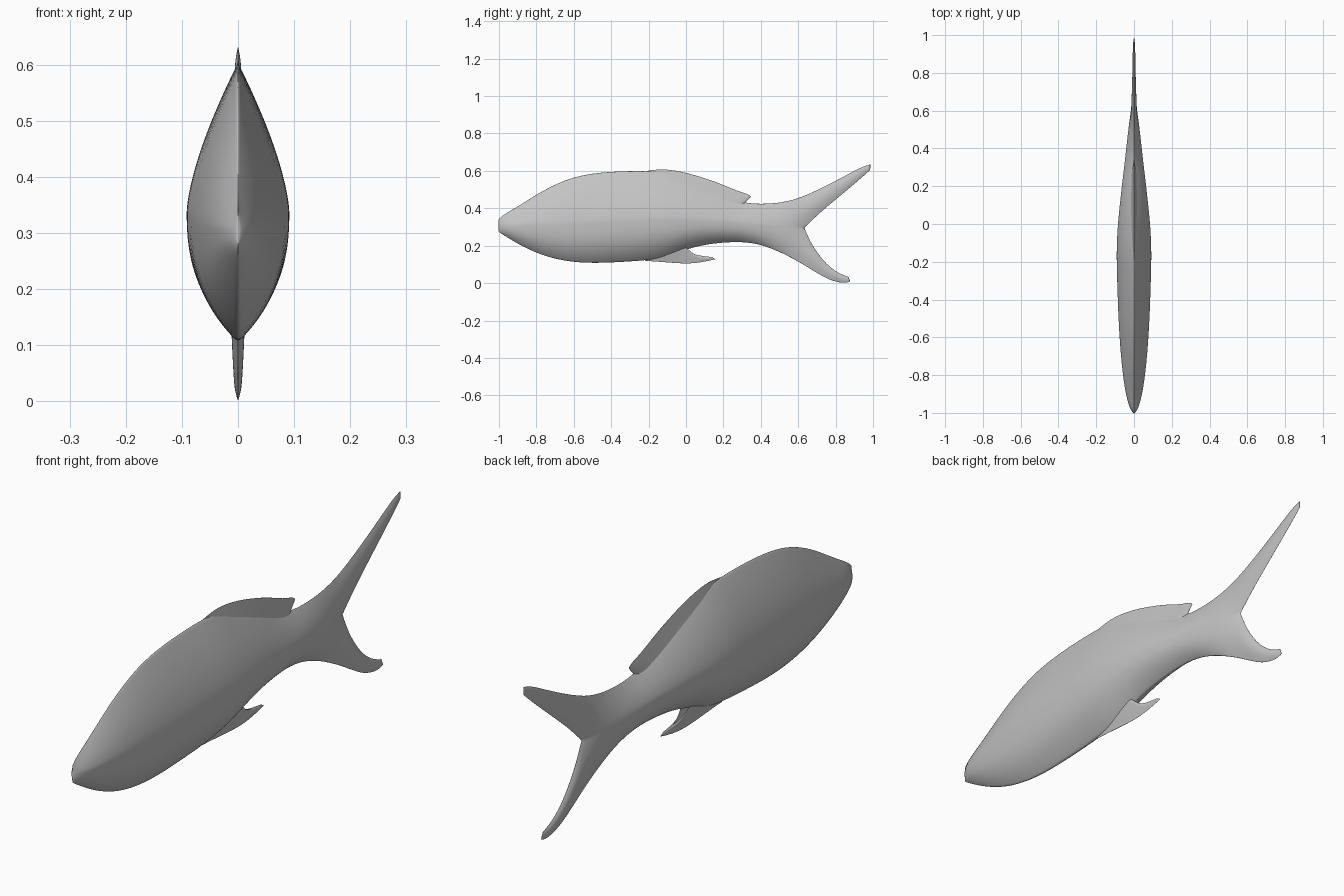
import bpy, bmesh, math

grey = bpy.data.materials.new("fish grey")
grey.diffuse_color = (0.55, 0.55, 0.55, 1)

T = [0, .05, .15, .3, .45, .6, .75, .87, .95, 1]   # inner edge -> outer edge


def add_sheet(bm, stations, power):
    """Mirrored skin; station = (outer yz, inner yz, inner half width, mid bulge)."""
    for side in (-1, 1):
        rows = []
        for (oy, oz), (iy, iz), w, bulge in stations:
            rows.append([bm.verts.new((side * (w * (1 - t ** power) + bulge * math.sin(math.pi * t)),
                                       iy + (oy - iy) * t, iz + (oz - iz) * t)) for t in T])
        for a, b in zip(rows, rows[1:]):
            for k in range(len(T) - 1):
                bm.faces.new((a[k], b[k], b[k + 1], a[k + 1]))


def finish(bm, name):
    bmesh.ops.remove_doubles(bm, verts=bm.verts, dist=1e-4)
    bmesh.ops.recalc_face_normals(bm, faces=bm.faces)
    for f in bm.faces:
        f.smooth = True
    me = bpy.data.meshes.new(name)
    bm.to_mesh(me)
    bm.free()
    me.materials.append(grey)
    ob = bpy.data.objects.new(name, me)
    bpy.context.collection.objects.link(ob)
    sub = ob.modifiers.new("smooth", 'SUBSURF')
    sub.levels = sub.render_levels = 2


# body stations: y, top z, bottom z, widest z, half width
trunk = [
    (-1.006, .335, .28, .308, 0), (-.995, .35, .268, .308, .010), (-.965, .373, .25, .309, .027),
    (-.89, .416, .202, .311, .046), (-.76, .503, .14, .315, .064), (-.61, .572, .107, .32, .076),
    (-.46, .597, .103, .328, .084), (-.30, .604, .112, .335, .089), (-.17, .603, .122, .34, .0925),
    (-.08, .58, .145, .34, .090), (.02, .548, .185, .34, .084), (.12, .508, .207, .336, .073),
    (.22, .462, .217, .33, .062), (.31, .43, .219, .322, .051), (.40, .424, .205, .312, .041),
    (.49, .430, .170, .304, .031),
]
upper = [((y, t), (y, m), w, 0) for y, t, b, m, w in trunk]
lower = [((y, b), (y, m), w, 0) for y, t, b, m, w in trunk]

# tail root and forked lobes continue the same skins
upper += [((.545, .441), (.57, .298), .021, .003), ((.60, .456), (.637, .295), 0, .014),
          ((.66, .480), (.69, .350), 0, .013), ((.74, .517), (.76, .412), 0, .010),
          ((.85, .574), (.87, .503), 0, .008), ((.95, .629), (.965, .585), 0, .006),
          ((1.003, .637), (.995, .615), 0, 0)]
lower += [((.545, .142), (.57, .298), .021, .003), ((.61, .107), (.637, .295), 0, .014),
          ((.69, .058), (.66, .230), 0, .013), ((.76, .018), (.71, .150), 0, .010),
          ((.81, .004), (.765, .088), 0, .008), ((.855, -.002), (.825, .047), 0, .006),
          ((.89, .014), (.89, .028), 0, 0)]
bm = bmesh.new()
add_sheet(bm, upper, 1.5)
add_sheet(bm, lower, 2.8)
finish(bm, "body_and_tail")


def fin(name, pts):
    bm = bmesh.new()
    add_sheet(bm, pts, 1.0)
    finish(bm, name)


# dorsal fin along the rear of the back
fin("dorsal_fin", [
    ((-.22, .598), (-.20, .56), .004, 0), ((-.14, .613), (-.12, .53), .018, 0),
    ((-.05, .603), (-.03, .50), .022, 0), ((.04, .582), (.05, .48), .022, 0),
    ((.18, .537), (.16, .44), .020, 0), ((.28, .490), (.25, .415), .016, 0),
    ((.335, .479), (.295, .415), .010, .002), ((.355, .455), (.312, .42), 0, 0)])

# single fin under the belly
fin("belly_fin", [
    ((-.22, .118), (-.19, .16), .010, 0), ((-.15, .114), (-.12, .18), .022, 0),
    ((-.03, .103), (-.05, .20), .024, 0), ((.04, .104), (.005, .195), .018, 0),
    ((.09, .112), (.035, .152), .006, .004), ((.145, .124), (.10, .144), 0, .004),
    ((.162, .130), (.158, .137), 0, 0)])
